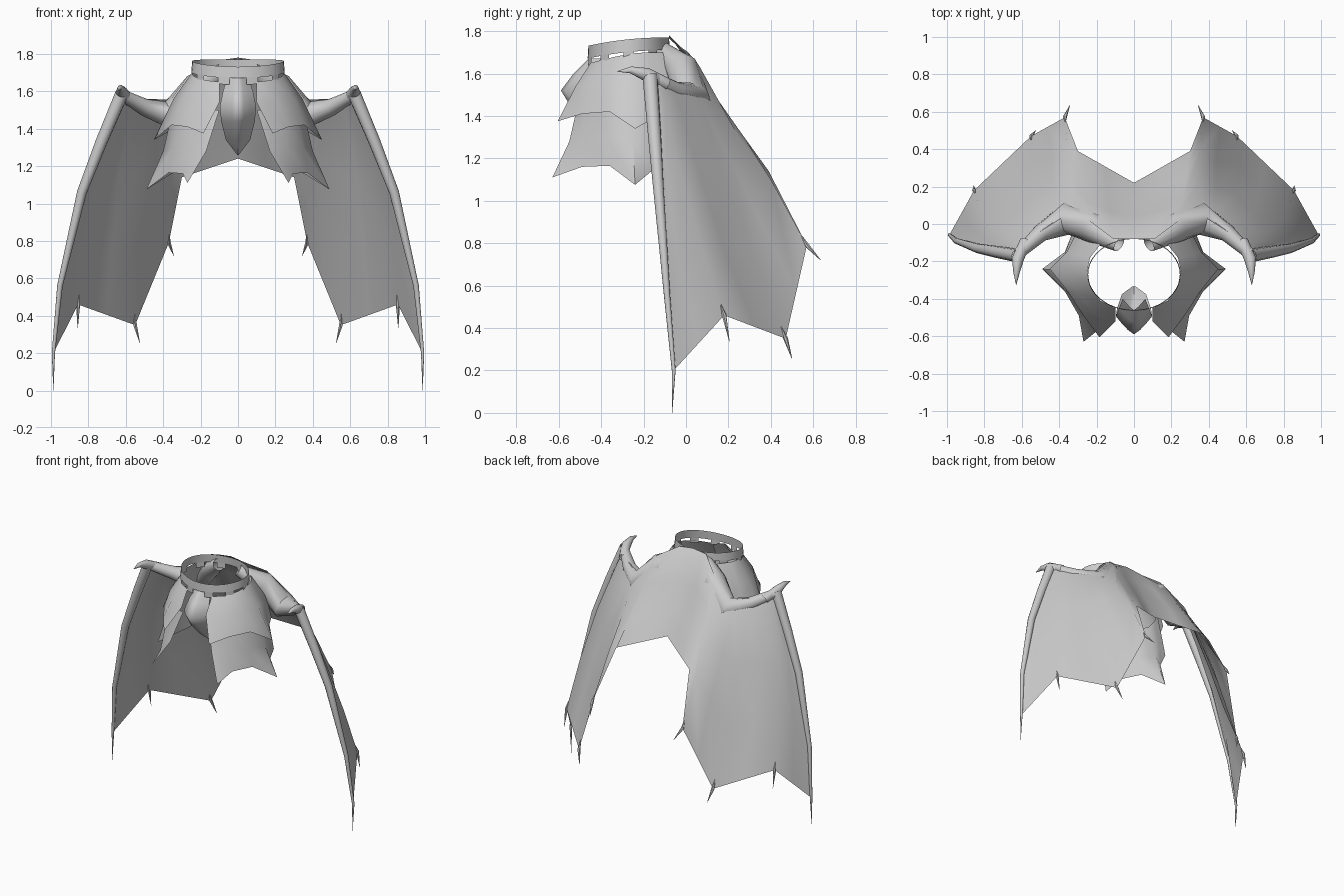
import bpy, bmesh, math
from mathutils import Vector

cube = bpy.data.objects.get("Cube")
if cube:
    bpy.data.objects.remove(cube, do_unlink=True)

grey = bpy.data.materials.new("plain_grey")
grey.use_nodes = True
GREY = (0.6, 0.6, 0.6, 1)
grey.diffuse_color = GREY
grey.node_tree.nodes["Principled BSDF"].inputs["Base Color"].default_value = GREY


def finish(name, bm, mirrored=True, angle=50):
    """Turn a bmesh into a smooth shaded object, mirrored across x if asked."""
    bmesh.ops.recalc_face_normals(bm, faces=bm.faces)
    mesh = bpy.data.meshes.new(name)
    bm.to_mesh(mesh)
    bm.free()
    mesh.materials.append(grey)
    obj = bpy.data.objects.new(name, mesh)
    bpy.context.collection.objects.link(obj)
    if mirrored:
        mod = obj.modifiers.new("mirror", "MIRROR")
        mod.use_clip = True
        mod.merge_threshold = 0.002
    bpy.ops.object.select_all(action="DESELECT")
    obj.select_set(True)
    bpy.context.view_layer.objects.active = obj
    bpy.ops.object.shade_smooth_by_angle(angle=math.radians(angle))
    return obj


def skin(bm, rows, closed=False):
    """Bridge neighbouring rows of points with quads."""
    grid = [[bm.verts.new(p) for p in row] for row in rows]
    for a, b in zip(grid, grid[1:]):
        count = len(a)
        for i in range(count if closed else count - 1):
            j = (i + 1) % count
            bm.faces.new((a[i], a[j], b[j], b[i]))


def sheet(name, columns, angle=60):
    bm = bmesh.new()
    skin(bm, columns)
    return finish(name, bm, True, angle)


def tube(name, path, radii, sides=10):
    """Tapered tube along a path."""
    pts = [Vector(p) for p in path]
    rows = []
    for i, (p, r) in enumerate(zip(pts, radii)):
        along = pts[min(i + 1, len(pts) - 1)] - pts[max(i - 1, 0)]
        turn = along.to_track_quat("Z", "Y")
        ring = [k * math.tau / sides for k in range(sides)]
        rows.append([p + turn @ Vector((math.cos(a) * r, math.sin(a) * r, 0)) for a in ring])
    bm = bmesh.new()
    skin(bm, rows, closed=True)
    return finish(name, bm)


def sag(a, b):
    """Column halfway between two fingers, sunk inward above a straight hem."""
    depths = (0, 0, .015, .025, 0)
    return [Vector(p).lerp(Vector(q), .5) - Vector((.7, .7, 0)) * d
            for p, q, d in zip(a, b, depths)]


# Wing membrane: columns run from the top of the arm down to the hem
spine = [(0, -.08, 1.78), (0, -.03, 1.71), (0, .04, 1.59), (0, .13, 1.42), (0, .22, 1.24)]
shoulder = [(.11, -.08, 1.765), (.12, 0, 1.7), (.13, .07, 1.57), (.15, .2, 1.38), (.15, .305, 1.19)]
inner = [(.23, .01, 1.7), (.24, .06, 1.64), (.26, .12, 1.52), (.28, .26, 1.32), (.3, .39, 1.14)]
elbow = [(.36, .05, 1.555), (.36, .12, 1.48), (.355, .25, 1.3), (.355, .4, 1.1), (.37, .57, .79)]
middle = [(.5, -.04, 1.56), (.51, .01, 1.49), (.54, .16, 1.16), (.56, .32, .75), (.55, .47, .35)]
outer = [(.6, -.14, 1.6), (.64, -.1, 1.48), (.75, -.03, 1.15), (.82, .07, .8), (.855, .18, .46)]
leading = [(.62, -.17, 1.59), (.73, -.15, 1.33), (.835, -.13, 1.06),
           (.952, -.09, .56), (.987, -.058, .2)]
sheet("wing_membrane", [spine, shoulder, inner, elbow, sag(elbow, middle), middle,
                        sag(middle, outer), outer, sag(outer, leading), leading], 70)

# Finger spikes at the hem
spike_tips = {"inner": (elbow, (.343, .635, .72)),
              "middle": (middle, (.525, .5, .255)),
              "outer": (outer, (.857, .205, .335))}
for label, (column, tip) in spike_tips.items():
    base = Vector(column[-1])
    start = base.lerp(Vector(column[-2]), .15)
    tube(label + "_finger_spike", [start, base, tip], [.002, .011, .001], 6)

# Wing arm, leading finger and wrist claw
tube("wing_arm",
     [(.08, -.11, 1.71), (.22, -.02, 1.62), (.36, .03, 1.465), (.5, -.05, 1.515), (.62, -.16, 1.58)],
     [.04, .08, .088, .046, .03], 14)
tube("leading_finger", leading + [(.987, -.065, 0)], [.036, .032, .026, .015, .009, .001])
tube("wrist_claw",
     [(.58, -.09, 1.55), (.622, -.19, 1.597), (.628, -.26, 1.617), (.63, -.325, 1.61)],
     [.03, .032, .017, .001])

# Upper skirt layer: columns run from the front opening round to the back
sheet("upper_skirt", [
    [(.1, -.45, 1.65), (.1, -.52, 1.54), (.185, -.605, 1.375)],
    [(.18, -.41, 1.66), (.21, -.48, 1.55), (.27, -.49, 1.41)],
    [(.235, -.33, 1.68), (.3, -.37, 1.56), (.355, -.36, 1.42)],
    [(.25, -.25, 1.695), (.345, -.25, 1.56), (.45, -.24, 1.34)],
    [(.235, -.18, 1.7), (.32, -.16, 1.56), (.36, -.15, 1.39)],
    [(.18, -.11, 1.7), (.27, -.06, 1.56), (.31, -.05, 1.4)]])

# Lower skirt layer
sheet("lower_skirt", [
    [(.1, -.5, 1.5), (.17, -.55, 1.28), (.27, -.63, 1.11)],
    [(.22, -.47, 1.5), (.265, -.49, 1.3), (.295, -.49, 1.16)],
    [(.31, -.36, 1.5), (.35, -.37, 1.3), (.37, -.36, 1.165)],
    [(.35, -.25, 1.5), (.4, -.25, 1.28), (.49, -.24, 1.075)],
    [(.33, -.17, 1.5), (.37, -.16, 1.3), (.37, -.15, 1.15)],
    [(.28, -.08, 1.5), (.31, -.06, 1.3), (.33, -.05, 1.17)]])

# Front tongue: half profile of (half width, y, z), folded back from a centre ridge
tongue = [(.06, -.46, 1.67), (.08, -.53, 1.6), (.097, -.59, 1.52),
          (.09, -.54, 1.44), (.065, -.44, 1.34), (.004, -.335, 1.26)]
sheet("front_tongue", [[(w * f, y + w * f ** 1.3, z) for w, y, z in tongue]
                       for f in (0, .33, .67, 1)])


# Belt: oval band dipping at the front, with tabs bridging the slots to the skirt
def belt_point(angle, drop, grow=1.0):
    x, y = .245 * grow * math.sin(angle), -.27 - .19 * grow * math.cos(angle)
    return (x, y, 1.77 - .3 * min(y + .1, 0) ** 2 - drop)


STEPS = 40
around = [i * math.tau / STEPS for i in range(STEPS)]
bm = bmesh.new()
skin(bm, [[belt_point(a, d, g) for a in around]
          for d, g in ((0, 1), (.03, 1.01), (.06, 1.02))], closed=True)
finish("belt", bm, False)

bm = bmesh.new()
for i in range(2, STEPS, 4):
    skin(bm, [[belt_point(around[i] + s * .13, d, 1.02) for s in (-1, 0, 1)]
              for d in (.055, .095)])
finish("belt_tabs", bm, False)
